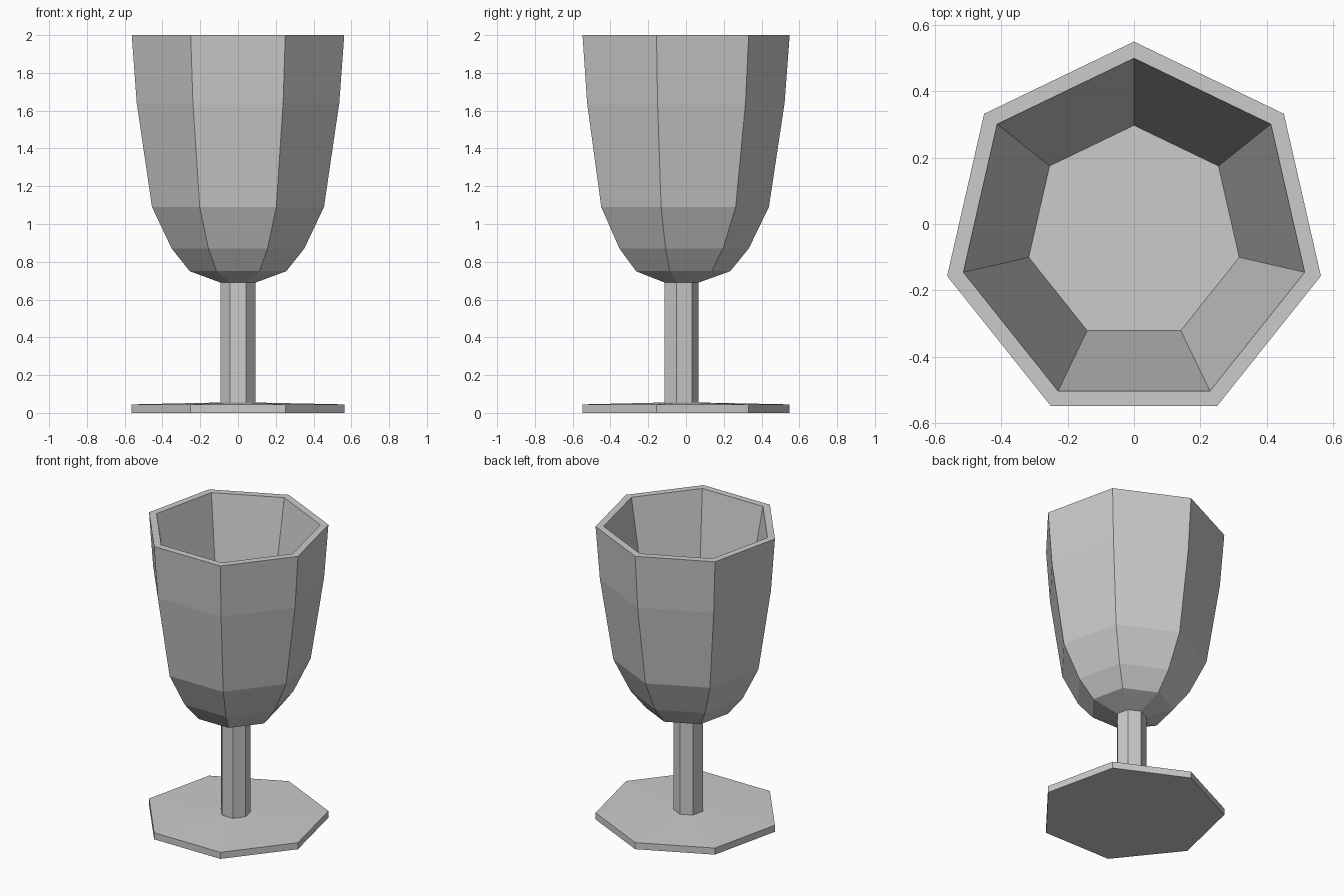
import bpy
import bmesh
from math import sin, cos, tau

if "Cube" in bpy.data.objects:
    bpy.data.objects.remove(bpy.data.objects["Cube"])

SIDES = 7
CENTRE_Y = -0.028  # puts the seven-sided outline evenly about y = 0


def lathe(name, profile, cap_start=False, cap_end=False):
    """Stack heptagon rings along a (radius, height) profile and skin them."""
    bm = bmesh.new()
    rings = []
    for r, z in profile:
        rings.append([bm.verts.new((r * sin(tau * i / SIDES),
                                    r * cos(tau * i / SIDES) + CENTRE_Y, z))
                      for i in range(SIDES)])
    for a, b in zip(rings, rings[1:]):
        for i in range(SIDES):
            j = (i + 1) % SIDES
            bm.faces.new((a[j], a[i], b[i], b[j]))
    if cap_start:
        bm.faces.new(rings[0])
    if cap_end:
        bm.faces.new(rings[-1][::-1])
    mesh = bpy.data.meshes.new(name)
    bm.to_mesh(mesh)
    bm.free()
    obj = bpy.data.objects.new(name, mesh)
    bpy.context.collection.objects.link(obj)
    return obj


# Foot: thin plate rising slightly to the stem
lathe("foot", [(0.577, 0.0), (0.577, 0.045), (0.095, 0.055)], cap_start=True)

# Stem: open tube joining foot and bowl
lathe("stem", [(0.095, 0.055), (0.095, 0.69)])

# Bowl: outside wall, rim, inside wall and inner floor
lathe("bowl", [(0.095, 0.69), (0.262, 0.75), (0.36, 0.87), (0.467, 1.09),
               (0.55, 1.64), (0.577, 2.0), (0.527, 2.0), (0.325, 0.90)],
      cap_end=True)
